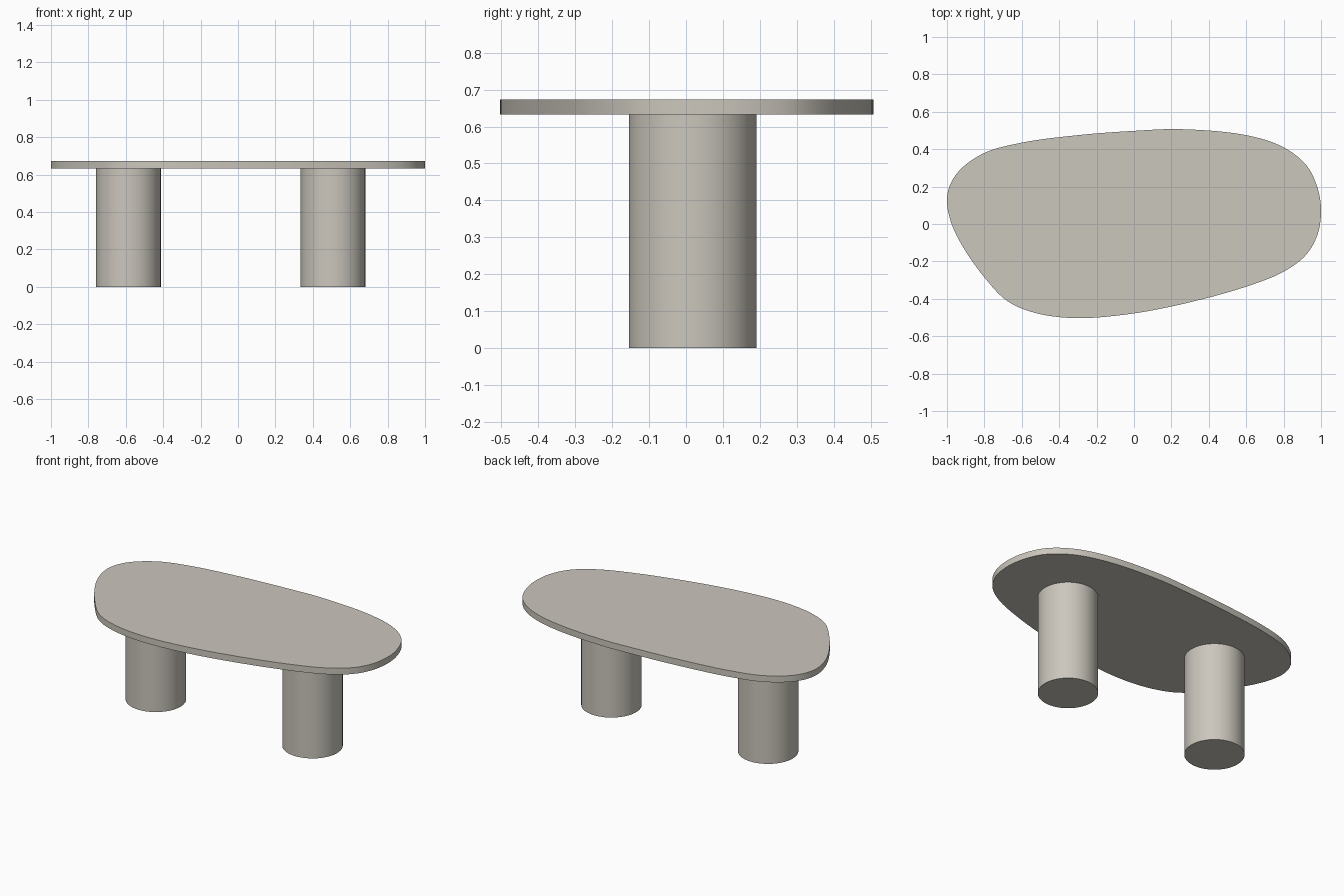
import bpy
import bmesh
import math
from mathutils import Vector

if "Cube" in bpy.data.objects:
    bpy.data.objects.remove(bpy.data.objects["Cube"])

TOP_Z, UNDER_Z = 0.673, 0.633
LEG_R, LEG_Y = 0.173, 0.018

stone = bpy.data.materials.new("warm_grey")
stone.diffuse_color = (0.60, 0.57, 0.51, 1)
stone.use_nodes = True
stone.node_tree.nodes["Principled BSDF"].inputs["Base Color"].default_value = stone.diffuse_color

# Tabletop outline, counter-clockwise from the right end
OUTLINE = [
    (1.0, 0.06), (0.985, 0.18), (0.925, 0.31), (0.80, 0.41), (0.60, 0.475),
    (0.25, 0.507), (0.0, 0.498), (-0.30, 0.475), (-0.60, 0.435), (-0.80, 0.38),
    (-0.93, 0.29), (-0.985, 0.205), (-1.0, 0.12), (-0.975, 0.0), (-0.91, -0.13),
    (-0.80, -0.285), (-0.68, -0.41), (-0.53, -0.475), (-0.32, -0.503),
    (-0.05, -0.485), (0.25, -0.43), (0.60, -0.335), (0.80, -0.255),
    (0.92, -0.165), (0.98, -0.06),
]


def smooth_loop(points, steps):
    """Closed centripetal Catmull-Rom curve through the points."""
    pts = [Vector(p) for p in points]
    n, out = len(pts), []
    for i in range(n):
        p = [pts[(i + k - 1) % n] for k in range(4)]
        t = [0.0]
        for a, b in zip(p, p[1:]):
            t.append(t[-1] + math.sqrt((b - a).length))
        for s in range(steps):
            u = t[1] + (t[2] - t[1]) * s / steps
            row, span = p, 1
            mix = lambda a, b, lo, hi: a.lerp(b, (u - lo) / (hi - lo))
            a = [mix(p[k], p[k + 1], t[k], t[k + 1]) for k in range(3)]
            b = [mix(a[k], a[k + 1], t[k], t[k + 2]) for k in range(2)]
            out.append(mix(b[0], b[1], t[1], t[2]))
    return out


def slab(name, loop, z0, z1):
    """Extrude a flat outline from z0 to z1 with smooth sides."""
    bm = bmesh.new()
    face = bm.faces.new([bm.verts.new((x, y, z0)) for x, y in loop])
    ext = bmesh.ops.extrude_face_region(bm, geom=[face], use_keep_orig=True)
    moved = [v for v in ext["geom"] if isinstance(v, bmesh.types.BMVert)]
    bmesh.ops.translate(bm, verts=moved, vec=(0, 0, z1 - z0))
    bmesh.ops.recalc_face_normals(bm, faces=bm.faces)
    mesh = bpy.data.meshes.new(name)
    bm.to_mesh(mesh)
    bm.free()
    mesh.materials.append(stone)
    obj = bpy.data.objects.new(name, mesh)
    bpy.context.collection.objects.link(obj)
    bpy.ops.object.select_all(action='DESELECT')
    obj.select_set(True)
    bpy.context.view_layer.objects.active = obj
    bpy.ops.object.shade_smooth_by_angle(angle=math.radians(30))
    return obj


# Pebble-shaped top
slab("tabletop", smooth_loop(OUTLINE, 6), UNDER_Z, TOP_Z)

# Two drum legs
for name, cx in (("left_leg", -0.586), ("right_leg", 0.508)):
    circle = [(cx + LEG_R * math.cos(a), LEG_Y + LEG_R * math.sin(a))
              for a in (math.tau * i / 64 for i in range(64))]
    slab(name, circle, 0, UNDER_Z)
